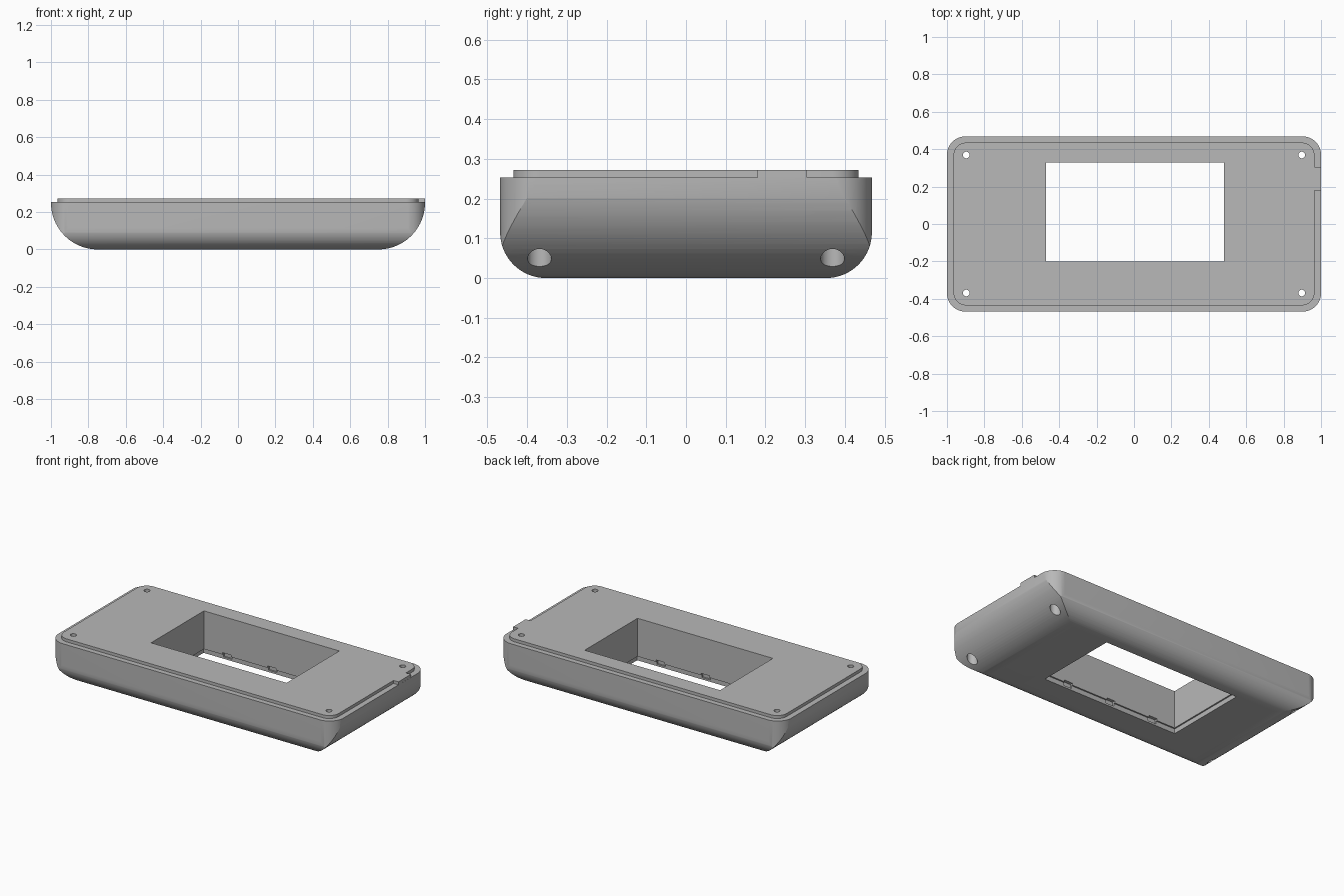
import bpy
from math import pi, cos, sin, radians
from mathutils import Vector

default = bpy.data.objects.get("Cube")
if default:
    bpy.data.objects.remove(default)

RIM, TOP = 0.253, 0.272      # rim height and raised plate height
HALF_X, HALF_Y = 1.0, 0.468

grey = bpy.data.materials.new("plain grey")
grey.use_nodes = True
grey.diffuse_color = (0.48, 0.48, 0.48, 1)
grey.node_tree.nodes["Principled BSDF"].inputs["Base Color"].default_value = grey.diffuse_color


def prism(name, outline, place, low, high):
    """Extrude a closed 2D outline; place(u, v, w) maps it into space."""
    n = len(outline)
    verts = [place(u, v, w) for w in (low, high) for u, v in outline]
    faces = [tuple(reversed(range(n))), tuple(range(n, 2 * n))]
    faces += [(i, (i + 1) % n, n + (i + 1) % n, n + i) for i in range(n)]
    mesh = bpy.data.meshes.new(name)
    mesh.from_pydata(verts, [], faces)
    mesh.materials.append(grey)
    # keep normals pointing outward whichever axis was used
    a, b, c = (Vector(place(*p)) - Vector(place(0, 0, 0))
               for p in ((1, 0, 0), (0, 1, 0), (0, 0, 1)))
    if a.cross(b).dot(c) < 0:
        mesh.flip_normals()
    obj = bpy.data.objects.new(name, mesh)
    bpy.context.collection.objects.link(obj)
    return obj


def upright(u, v, w):
    return (u, v, w)


def along_y(u, v, w):
    return (u, w, v)


def along_x(u, v, w):
    return (w, u, v)


def arc(cx, cy, r, start, steps=24):
    return [(cx + r * cos(start + pi / 2 * i / steps),
             cy + r * sin(start + pi / 2 * i / steps)) for i in range(steps + 1)]


def rounded_rect(hx, hy, r):
    return (arc(hx - r, hy - r, r, 0) + arc(r - hx, hy - r, r, pi / 2)
            + arc(r - hx, r - hy, r, pi) + arc(hx - r, r - hy, r, 3 * pi / 2))


def trough(half, r):
    """Section with round lower corners and open height above."""
    return (arc(r - half, r, r, pi) + arc(half - r, r, r, 3 * pi / 2)
            + [(half, 0.5), (-half, 0.5)])


def box(name, x0, x1, y0, y1, z0, z1):
    return prism(name, [(x0, y0), (x1, y0), (x1, y1), (x0, y1)], upright, z0, z1)


def post(name, x, y, r, z0, z1):
    ring = [(x + r * cos(2 * pi * i / 32), y + r * sin(2 * pi * i / 32)) for i in range(32)]
    return prism(name, ring, upright, z0, z1)


def combine(target, tool, operation):
    bpy.context.view_layer.objects.active = target
    mod = target.modifiers.new(operation.lower(), "BOOLEAN")
    mod.operation, mod.solver, mod.object = operation, "EXACT", tool
    bpy.ops.object.modifier_apply(modifier=mod.name)
    bpy.data.objects.remove(tool)


# Tray body: rounded plan trimmed by the two rounded sections
case = prism("case_body", rounded_rect(HALF_X + 0.0005, HALF_Y + 0.0005, 0.1), upright, -0.1, RIM)
combine(case, prism("long_section", trough(HALF_X, 0.25), along_y, -0.7, 0.7), "INTERSECT")
combine(case, prism("cross_section", trough(HALF_Y, 0.115), along_x, -1.3, 1.3), "INTERSECT")

# Raised top plate with a locating tab on one end
combine(case, prism("top_plate", rounded_rect(0.965, 0.435, 0.068), upright, 0.2, TOP), "UNION")
combine(case, box("end_tab", 0.9, 0.9995, 0.18, 0.305, 0.251, TOP), "UNION")

# Window, with a shallow rebate round its lower edge
X0, X1, Y0, Y1 = -0.47, 0.48, -0.2, 0.33
combine(case, box("window", X0, X1, Y0, Y1, -0.1, 0.5), "DIFFERENCE")
e = 0.009
combine(case, box("window_rebate", X0 - e, X1 + e, Y0 - e, Y1 + e, -0.1, 0.03), "DIFFERENCE")

# Clip slots on both long sides of the window
for k in (-1, 0, 1):
    x = (X0 + X1) / 2 + k * 0.315
    combine(case, box("clip_slot", x - 0.03, x + 0.03, Y0 - 0.02, Y1 + 0.02, 0.012, 0.042),
            "DIFFERENCE")

# Screw holes with counterbores from below
for sx in (-1, 1):
    for sy in (-1, 1):
        x, y = sx * 0.897, sy * 0.369
        combine(case, post("counterbore", x, y, 0.03, -0.1, 0.17), "DIFFERENCE")
        combine(case, post("screw_hole", x, y, 0.018, -0.1, 0.5), "DIFFERENCE")

bpy.ops.object.select_all(action="DESELECT")
case.select_set(True)
bpy.context.view_layer.objects.active = case
bpy.ops.object.shade_smooth_by_angle(angle=radians(20))
